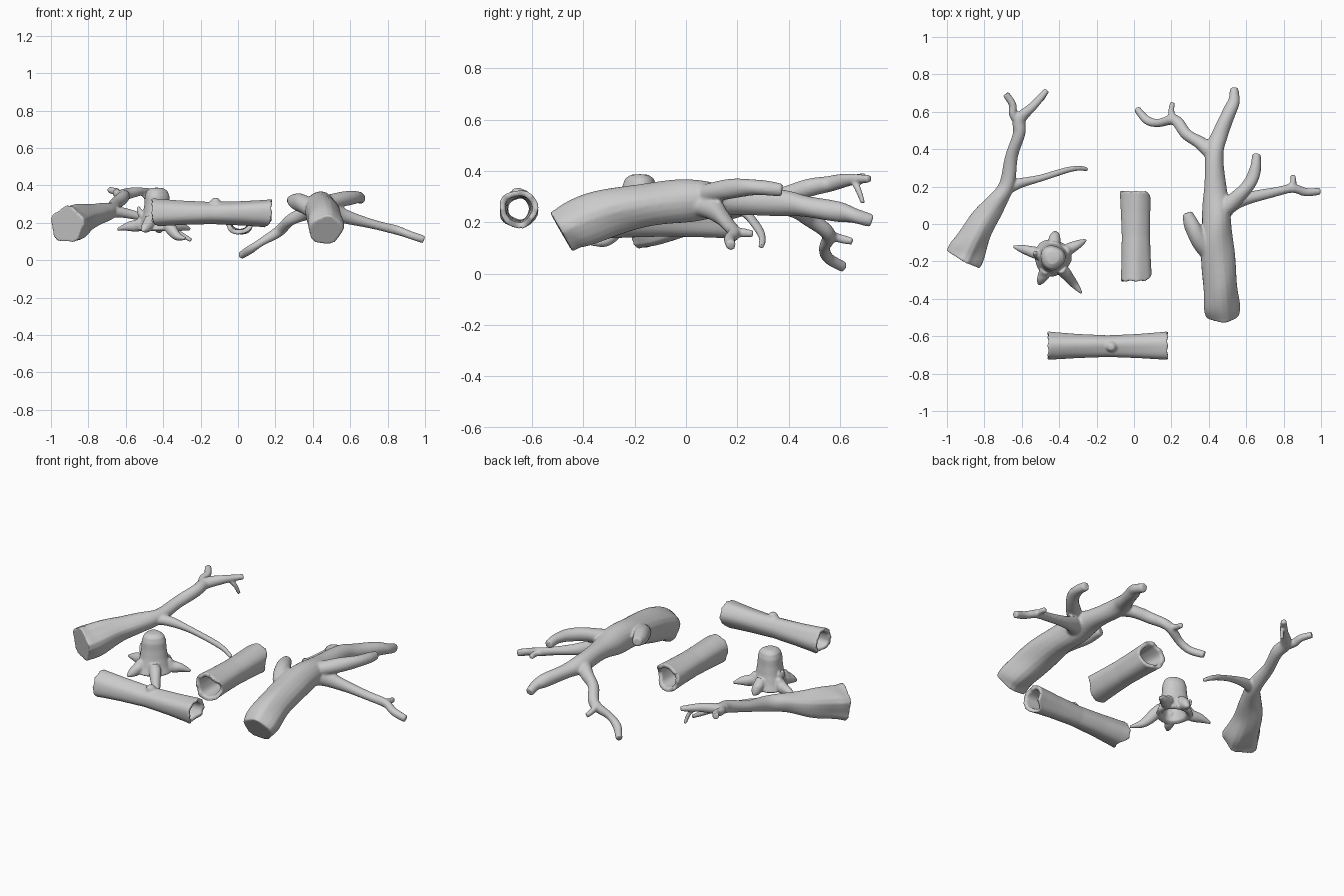
import bpy, bmesh, math
from mathutils import Vector, Matrix

if "Cube" in bpy.data.objects:
    bpy.data.objects.remove(bpy.data.objects["Cube"])


def catmull(pts, steps=6):
    """Smooth a list of (x, y, z, radius) control points."""
    p = [Vector(q) for q in pts]
    p = [2 * p[0] - p[1]] + p + [2 * p[-1] - p[-2]]
    out = []
    for i in range(1, len(p) - 2):
        a, b, c, d = p[i - 1:i + 3]
        for s in range(steps):
            t = s / steps
            out.append(0.5 * (2 * b + (c - a) * t + (2 * a - 5 * b + 4 * c - d) * t * t
                              + (3 * b - a - 3 * c + d) * t ** 3))
    return out + [p[-2]]


def limb(bm, pts, lobes=0.0, n=20):
    """Tapered round limb; lobes flutes the first part like a broken root end."""
    path = catmull(pts)
    pos = [q.xyz for q in path]
    rings, up = [], Vector((0.03, 0.05, 1))
    for i, c in enumerate(pos):
        tan = (pos[min(i + 1, len(pos) - 1)] - pos[max(i - 1, 0)]).normalized()
        up = (up - tan * up.dot(tan)).normalized()
        side = tan.cross(up)
        fade = max(0, 1 - i / (len(pos) * 0.45))
        ring = []
        for k in range(n):
            a = math.tau * k / n
            r = path[i][3] * (1 + 0.04 * math.sin(2 * a + i * 0.5) + lobes * fade * math.sin(5 * a + 0.6))
            ring.append(bm.verts.new(c + (side * math.cos(a) + up * math.sin(a)) * max(r, 0.004)))
        rings.append(ring)
    faces = [bm.faces.new(rings[0]), bm.faces.new(rings[-1])]
    for r0, r1 in zip(rings, rings[1:]):
        for k in range(n):
            faces.append(bm.faces.new((r0[k], r0[k - 1], r1[k - 1], r1[k])))
    bmesh.ops.recalc_face_normals(bm, faces=faces)


def shell(bm, profile, mat, wobble, n=32):
    """Hollow turned form: closed (axial, radius) profile, wobble(a, t) -> axial shift, radius factor."""
    rings = []
    for t, r in profile:
        ring = []
        for k in range(n):
            a = math.tau * k / n
            dt, f = wobble(a, t)
            ring.append(bm.verts.new(mat @ Vector((r * f * math.cos(a), r * f * math.sin(a), t + dt))))
        rings.append(ring)
    faces = []
    for i in range(len(rings)):
        r0, r1 = rings[i - 1], rings[i]
        for k in range(n):
            faces.append(bm.faces.new((r0[k], r0[k - 1], r1[k - 1], r1[k])))
    bmesh.ops.recalc_face_normals(bm, faces=faces)


def finish(bm, name, voxel=0.007, smooth=4):
    """Fuse the pieces into one smooth skin."""
    me = bpy.data.meshes.new(name)
    bm.to_mesh(me)
    bm.free()
    ob = bpy.data.objects.new(name, me)
    bpy.context.collection.objects.link(ob)
    m = ob.modifiers.new("fuse", 'REMESH')
    m.mode, m.voxel_size, m.use_smooth_shade = 'VOXEL', voxel, True
    s = ob.modifiers.new("soften", 'SMOOTH')
    s.factor, s.iterations = 0.5, smooth
    return ob


# large fallen tree: trunk, broken stub, boughs and twigs
bm = bmesh.new()
limb(bm, [(.47, -.485, .16, .088), (.468, -.42, .195, .095), (.455, -.28, .24, .092), (.445, -.1, .275, .085),
          (.44, .05, .285, .078), (.435, .2, .285, .058), (.43, .38, .275, .05), (.46, .48, .26, .042),
          (.51, .6, .24, .038), (.535, .66, .225, .03), (.535, .725, .205, .024)], 0.05)
limb(bm, [(.41, -.16, .27, .05), (.35, -.08, .3, .05), (.31, -.01, .315, .042), (.285, .06, .32, .026)])
limb(bm, [(.43, .0, .27, .05), (.5, .09, .26, .045), (.6, .135, .225, .034), (.75, .17, .185, .025),
          (.85, .19, .16, .024), (.92, .17, .135, .022), (.995, .175, .11, .02)])
limb(bm, [(.82, .19, .165, .018), (.85, .215, .16, .018), (.85, .262, .155, .014)])
limb(bm, [(.45, .06, .3, .045), (.55, .14, .325, .04), (.62, .22, .335, .035),
          (.65, .3, .335, .03), (.655, .375, .325, .024)])
limb(bm, [(.44, .36, .275, .045), (.36, .43, .25, .036), (.28, .48, .215, .031), (.22, .555, .155, .029),
          (.13, .54, .1, .022), (.07, .555, .06, .023), (.015, .615, .025, .02)])
limb(bm, [(.22, .55, .155, .022), (.2, .59, .14, .018), (.205, .65, .125, .014)])
finish(bm, "large_fallen_tree")

# slender fallen tree with a flared fluted base
bm = bmesh.new()
limb(bm, [(-.915, -.185, .19, .098), (-.88, -.12, .2, .092), (-.82, 0, .225, .075), (-.74, .11, .25, .055),
          (-.68, .21, .265, .042), (-.655, .36, .3, .033), (-.615, .48, .335, .034), (-.61, .56, .35, .032),
          (-.54, .63, .365, .024), (-.465, .715, .37, .015)], 0.09)
limb(bm, [(-.61, .54, .345, .028), (-.645, .59, .355, .024), (-.65, .64, .365, .02), (-.685, .695, .375, .018)])
limb(bm, [(-.52, .65, .365, .014), (-.49, .67, .33, .012), (-.475, .69, .275, .009)])
limb(bm, [(-.7, .18, .255, .034), (-.62, .215, .255, .028), (-.5, .245, .225, .019),
          (-.37, .285, .17, .016), (-.3, .298, .135, .014), (-.25, .293, .105, .011)])
finish(bm, "slender_fallen_tree", 0.006, 3)

# hollow stump with roots
bm = bmesh.new()
shell(bm, [(.315, .002), (.31, .04), (.25, .05), (.165, .065), (.155, .085), (.165, .1), (.2, .087), (.25, .075),
           (.3, .068), (.34, .066), (.37, .056), (.385, .035), (.388, .002)],
      Matrix.Translation((-.435, -.18, 0)), lambda a, t: (0, 1 + .05 * math.sin(3 * a + 1)))
for ex, ey, ez in [(-.645, -.12, .165), (-.255, -.085, .165), (-.28, -.37, .115),
                   (-.42, -.04, .15), (-.51, -.325, .155)]:
    c, e = Vector((-.435, -.18)), Vector((ex, ey))
    d, L = (e - c).normalized(), (e - c).length
    pts = []
    for dist, z, r in [(.072, .225, .026), (.1, .188, .032), (.45 * L + .06, ez + .015, .024), (L, ez, .007)]:
        q = c + d * min(dist, L)
        pts.append((q.x, q.y, z, r))
    limb(bm, pts)
limb(bm, [(-.49, -.18, .22, .022), (-.52, -.165, .25, .018), (-.535, -.155, .285, .008)])
finish(bm, "hollow_stump", 0.0055, 3)


def hollow_log(name, mat, half, r_end, r_mid, notch, knob=None):
    ts = [-1, -.85, -.5, 0, .5, .85, 1]
    outer = [(t * half, r_mid + (r_end - r_mid) * abs(t) ** 1.5) for t in ts]
    inner = [(t * .985, r * .7) for t, r in reversed(outer)]

    def wobble(a, t):
        end = abs(t) > half * .93
        dip = max(0, math.cos(a - notch)) ** 4 * .04 + .006 * math.sin(4 * a)
        return (-math.copysign(dip, t) if end else 0,
                1 + .04 * math.sin(3 * a + 5 * t) + .025 * math.sin(5 * a))
    bm = bmesh.new()
    shell(bm, outer + inner, mat, wobble)
    if knob:
        limb(bm, knob)
    finish(bm, name, 0.0065, 3)


# two hollow logs
hollow_log("front_hollow_log", Matrix.Translation((-.14, -.652, .252)) @ Matrix.Rotation(math.pi / 2, 4, 'Y'),
           .325, .076, .058, 0.0, [(-.12, -.655, .3, .03), (-.12, -.658, .32, .025), (-.12, -.66, .333, .014)])
hollow_log("short_hollow_log", Matrix.Translation((.01, -.065, .22)) @ Matrix.Rotation(math.pi / 2, 4, 'X'),
           .245, .083, .074, -0.2)
